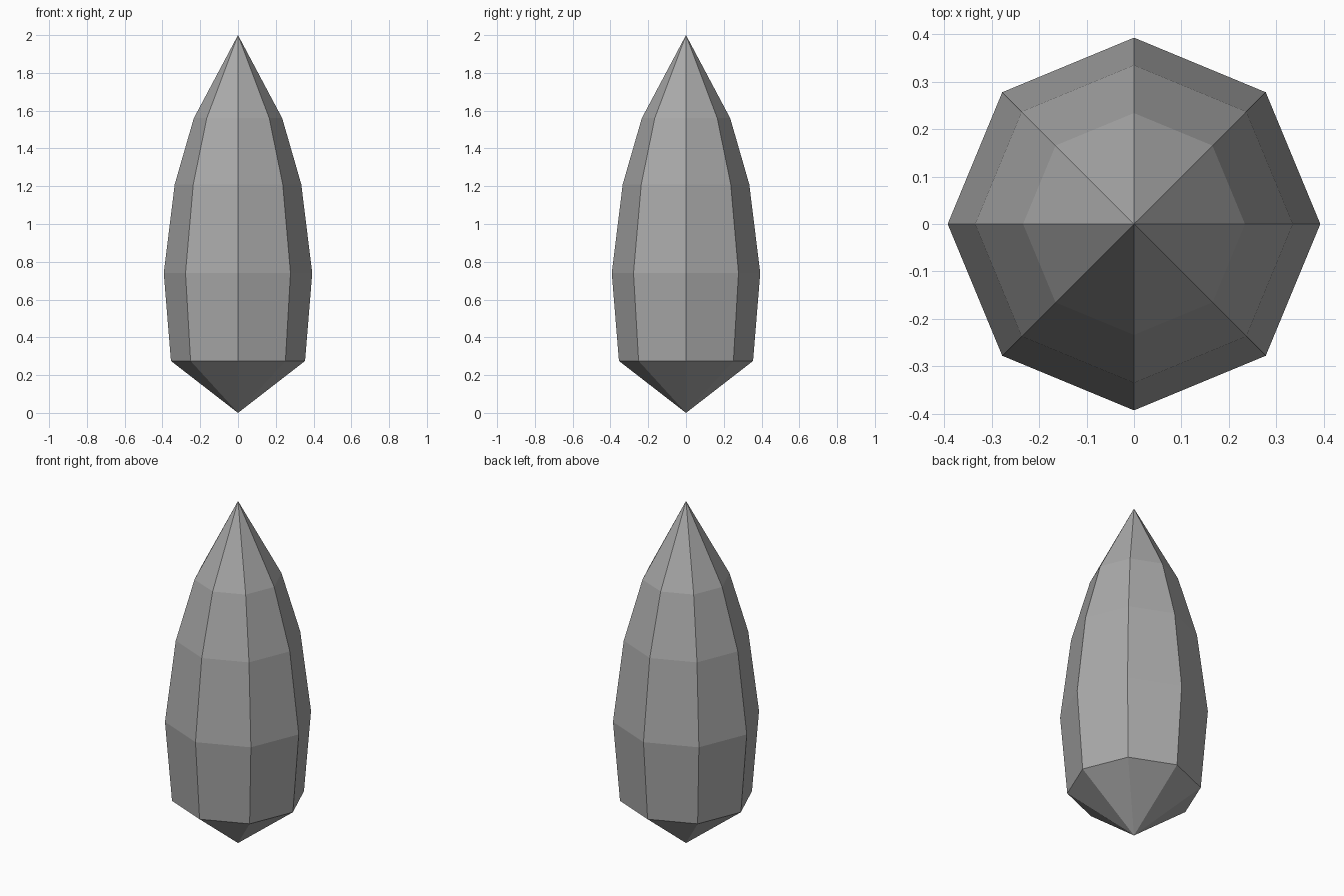
import bpy
import bmesh
from math import cos, sin, tau

cube = bpy.data.objects.get("Cube")
if cube:
    bpy.data.objects.remove(cube, do_unlink=True)

# Single stone colour
grey = bpy.data.materials.new("mid_grey")
grey.use_nodes = True
colour = (0.4, 0.4, 0.4, 1)
grey.diffuse_color = colour
grey.node_tree.nodes["Principled BSDF"].inputs["Base Color"].default_value = colour

# Faceted crystal: stacked octagonal rings (radius, height) between two points
SIDES = 8
RINGS = [(0.355, 0.275), (0.393, 0.74), (0.335, 1.21), (0.234, 1.56)]

bm = bmesh.new()
bottom = bm.verts.new((0, 0, 0))
top = bm.verts.new((0, 0, 2))
rings = [[bm.verts.new((r * cos(tau * i / SIDES), r * sin(tau * i / SIDES), z))
          for i in range(SIDES)] for r, z in RINGS]

for i in range(SIDES):
    j = (i + 1) % SIDES
    bm.faces.new((bottom, rings[0][j], rings[0][i]))
    for low, high in zip(rings, rings[1:]):
        bm.faces.new((low[i], low[j], high[j], high[i]))
    bm.faces.new((rings[-1][i], rings[-1][j], top))

bmesh.ops.recalc_face_normals(bm, faces=bm.faces)
mesh = bpy.data.meshes.new("crystal")
bm.to_mesh(mesh)
bm.free()
mesh.materials.append(grey)
bpy.context.collection.objects.link(bpy.data.objects.new("crystal", mesh))
